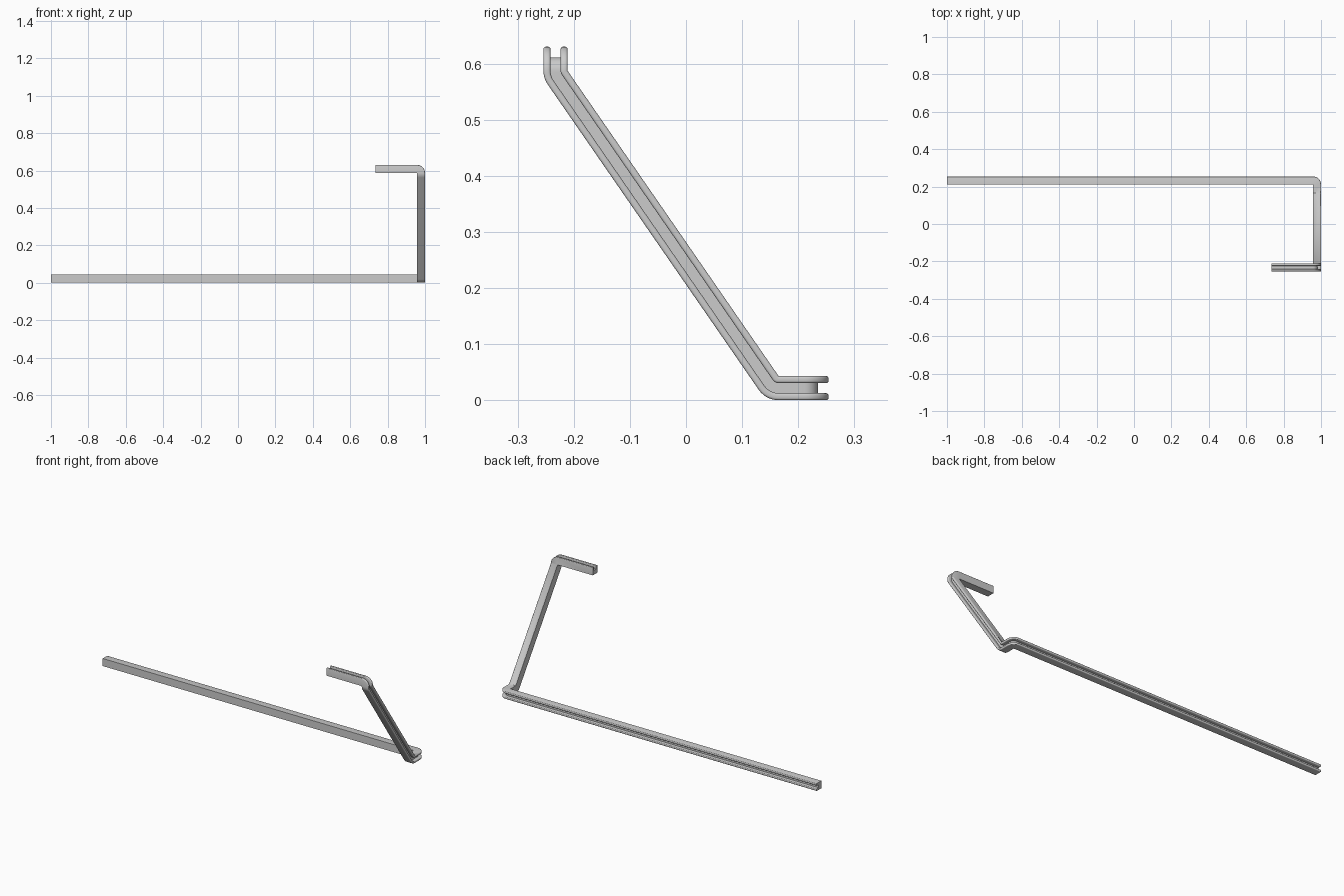
import bpy, bmesh
from math import radians, atan2, cos, sin, pi
from mathutils import Matrix, Vector

if "Cube" in bpy.data.objects:
    bpy.data.objects.remove(bpy.data.objects["Cube"])

W = 0.043            # outer width of the square channel
SLOT, DEPTH = 0.018, 0.019
R = 0.004            # rounding of the lip corners
Y0 = 0.254 - W       # inner face of the long bar
X_IN = 1.0 - W       # inner face of the upright


# Channel cross-section (y, z), slot facing outward (+y)
def corner(y, z, a0):
    return [(y + R * cos(a0 + i * pi / 6), z + R * sin(a0 + i * pi / 6)) for i in range(4)]


lo, hi = (W - SLOT) / 2, (W + SLOT) / 2
profile = [(0, 0)]
profile += corner(W - R, R, -pi / 2) + corner(W - R, lo - R, 0)
profile += [(W - DEPTH, lo), (W - DEPTH, hi)]
profile += corner(W - R, hi + R, -pi / 2) + corner(W - R, W - R, 0)
profile += [(0, W)]

# Sweep the section with straight moves and bends around the inner edge
section = [Vector((-1.0, Y0 + y, z)) for y, z in profile]
rings = [section]


def move(*v):
    rings.append([p + Vector(v) for p in rings[-1]])


def bend(pivot, axis, deg, steps):
    c = Vector(pivot)
    rot = Matrix.Rotation(radians(deg) / steps, 3, axis)
    for _ in range(steps):
        rings.append([rot @ (p - c) + c for p in rings[-1]])


foot = Vector((X_IN, 0.165, W))
top = Vector((X_IN, -0.211, 0.587))
slope = top - foot
tilt = atan2(slope.z, -slope.y) * 180 / pi

move(X_IN + 1.0, 0, 0)                    # long bar
bend((X_IN, Y0, 0), 'Z', -90, 10)         # rear corner
move(0, foot.y - Y0, 0)                   # short return
bend(foot, 'X', -tilt, 7)                 # lower bend
move(*slope)                              # sloping arm
bend(top, 'X', tilt - 90, 5)              # upper bend
bend(top, 'Y', -90, 10)                   # top corner
move(0.735 - X_IN, 0, 0)                  # top hook

bm = bmesh.new()
loops = [[bm.verts.new(p) for p in ring] for ring in rings]
n = len(profile)
for a, b in zip(loops, loops[1:]):
    for i in range(n):
        j = (i + 1) % n
        bm.faces.new((a[i], a[j], b[j], b[i]))
bm.faces.new(loops[0])
bm.faces.new(loops[-1])
bmesh.ops.remove_doubles(bm, verts=bm.verts, dist=1e-5)
bmesh.ops.recalc_face_normals(bm, faces=bm.faces)

mesh = bpy.data.meshes.new("bent_channel_rail")
bm.to_mesh(mesh)
bm.free()
rail = bpy.data.objects.new("bent_channel_rail", mesh)
bpy.context.collection.objects.link(rail)
bpy.context.view_layer.objects.active = rail
rail.select_set(True)
bpy.ops.object.shade_smooth_by_angle(angle=radians(35))
